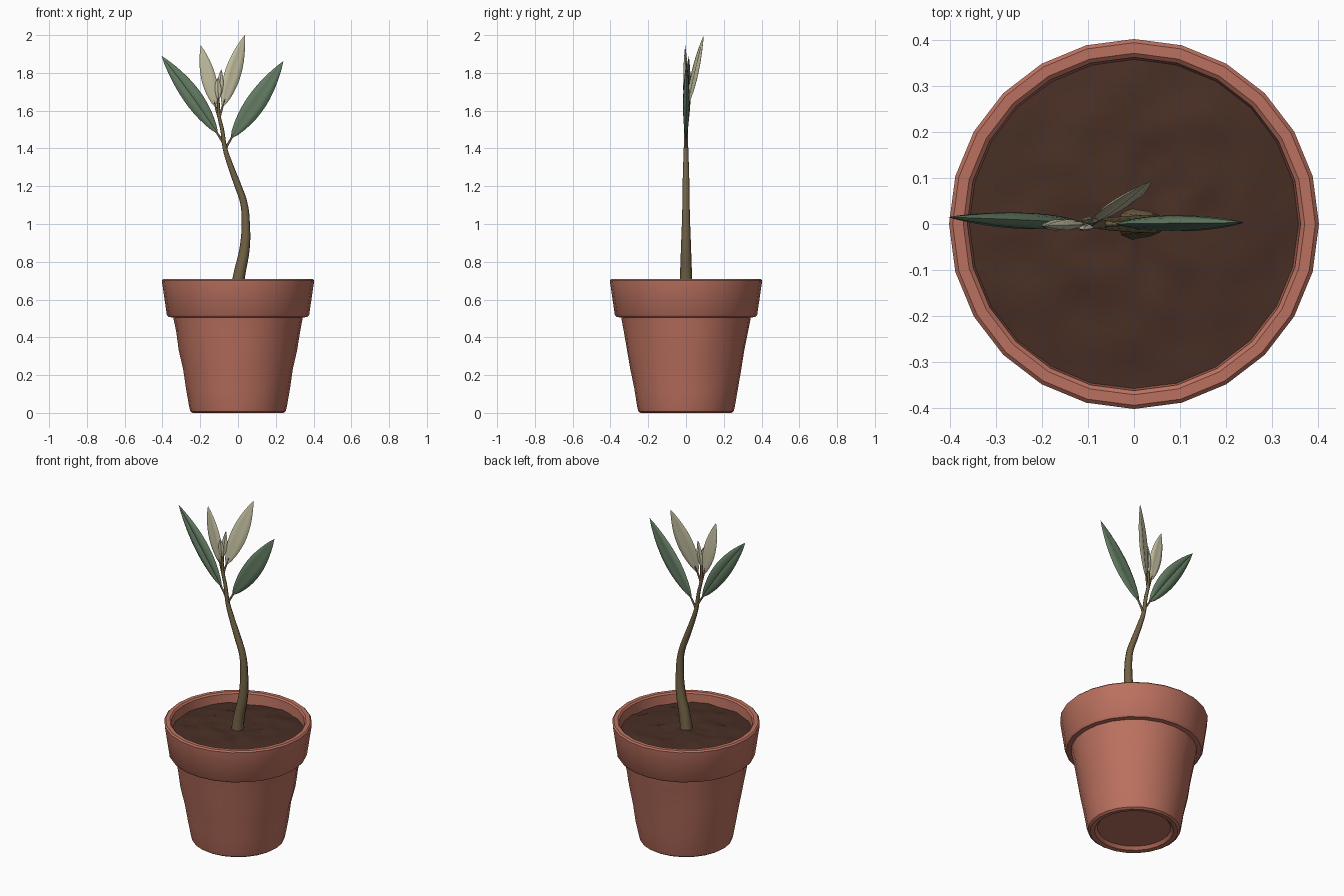
import bpy, bmesh, math
from mathutils import Vector, noise

if "Cube" in bpy.data.objects:
    bpy.data.objects.remove(bpy.data.objects["Cube"])


def material(name, rgb):
    m = bpy.data.materials.new(name)
    m.use_nodes = True
    m.diffuse_color = (*rgb, 1)
    m.node_tree.nodes["Principled BSDF"].inputs["Base Color"].default_value = (*rgb, 1)
    return m


TERRACOTTA = material("terracotta", (0.50, 0.165, 0.115))
SOIL = material("dark soil", (0.065, 0.028, 0.018))
BARK = material("olive bark", (0.17, 0.125, 0.06))
GREEN = material("leaf green", (0.125, 0.20, 0.125))
PALE = material("pale leaf", (0.56, 0.53, 0.36))


def finish(obj, mat, angle=50):
    obj.data.materials.clear()
    obj.data.materials.append(mat)
    bpy.ops.object.select_all(action="DESELECT")
    obj.select_set(True)
    bpy.context.view_layer.objects.active = obj
    bpy.ops.object.shade_smooth_by_angle(angle=math.radians(angle))


def loft(name, rings, mat, angle=50):
    """Skin closed rings of points; a one-point ring makes a tip."""
    bm = bmesh.new()
    loops = [[bm.verts.new(p) for p in ring] for ring in rings]
    for a, b in zip(loops, loops[1:]):
        n = max(len(a), len(b))
        for i in range(n):
            j = (i + 1) % n
            quad = [a[i % len(a)], a[j % len(a)], b[j % len(b)], b[i % len(b)]]
            bm.faces.new(list(dict.fromkeys(quad)))
    bmesh.ops.recalc_face_normals(bm, faces=bm.faces)
    mesh = bpy.data.meshes.new(name)
    bm.to_mesh(mesh)
    bm.free()
    obj = bpy.data.objects.new(name, mesh)
    bpy.context.collection.objects.link(obj)
    finish(obj, mat, angle)
    return obj


def circle(r, z, n=24):
    if r == 0:
        return [Vector((0, 0, z))]
    return [Vector((r * math.cos(math.tau * i / n), r * math.sin(math.tau * i / n), z))
            for i in range(n)]


def tube(name, points, mat):
    """Smooth tapered tube through (x, y, z, radius) points."""
    curve = bpy.data.curves.new(name, "CURVE")
    curve.dimensions = "3D"
    curve.bevel_depth = 1
    curve.bevel_resolution = 2
    curve.resolution_u = 5
    curve.use_fill_caps = True
    spline = curve.splines.new("BEZIER")
    spline.bezier_points.add(len(points) - 1)
    for bp, (x, y, z, r) in zip(spline.bezier_points, points):
        bp.co = (x, y, z)
        bp.radius = r
        bp.handle_left_type = bp.handle_right_type = "AUTO"
    obj = bpy.data.objects.new(name, curve)
    bpy.context.collection.objects.link(obj)
    bpy.ops.object.select_all(action="DESELECT")
    obj.select_set(True)
    bpy.context.view_layer.objects.active = obj
    bpy.ops.object.convert(target="MESH")
    finish(bpy.context.object, mat)


# Pot: one turned profile with slightly uneven hand-made walls
profile = [(0, 0.02), (0.2, 0.02), (0.215, 0.003), (0.24, 0), (0.252, 0.008), (0.258, 0.03),
           (0.275, 0.13), (0.293, 0.23), (0.311, 0.33), (0.329, 0.43), (0.343, 0.505),
           (0.368, 0.508), (0.377, 0.52), (0.402, 0.69), (0.403, 0.702), (0.395, 0.71),
           (0.372, 0.71), (0.363, 0.702), (0.355, 0.6), (0, 0.58)]
rings = [circle(r, z) for r, z in profile]
for ring in rings[6:10]:
    for p in ring:
        dent = 0.008 * noise.noise(p * 7)
        p.x *= 1 + dent / 0.3
        p.y *= 1 + dent / 0.3
loft("pot", rings, TERRACOTTA, 40)

# Soil: lumpy disc, slightly raised in the middle
rings = [circle(0.36 * k / 12, 0.665 - 0.018 * (k / 12) ** 2, 48) for k in range(13)]
for ring in rings:
    for p in ring:
        p.z += 0.014 * noise.noise(p * 11) + 0.007 * noise.noise(p * 25)
loft("soil", rings, SOIL, 80)

# Stem
tube("stem", [(-0.005, 0, 0.63, 0.036), (0.005, 0, 0.72, 0.032), (0.035, 0, 0.87, 0.027),
              (0.041, 0, 1.0, 0.022), (0.031, 0, 1.11, 0.019), (-0.005, 0, 1.215, 0.018),
              (-0.042, 0, 1.315, 0.015), (-0.069, 0, 1.4, 0.012), (-0.084, 0, 1.5, 0.01),
              (-0.1, 0, 1.57, 0.009), (-0.104, 0, 1.67, 0.006)], BARK)


def leaf(name, joint, base, tip, width, depth, facing, mat, bow=0.0):
    """Pointed leaf with a groove along the midrib, plus its stalk."""
    joint, base, tip = Vector(joint), Vector(base), Vector(tip)
    along = tip - base
    side = along.cross(Vector(facing)).normalized()
    normal = side.cross(along).normalized()
    section = [(-1, 0), (-0.75, 0.6), (-0.35, 1), (0, 0.4), (0.35, 1), (0.75, 0.6),
               (1, 0), (0.75, -0.6), (0.35, -1), (0, -0.4), (-0.35, -1), (-0.75, -0.6)]
    rings = [[base]]
    steps = 12
    for k in range(1, steps):
        t = k / steps
        swell = math.sin(math.pi * t ** 0.9) ** 0.85
        centre = base + along * t + side * bow * math.sin(math.pi * t)
        rings.append([centre + side * (u * width / 2 * swell) + normal * (v * depth * swell)
                      for u, v in section])
    rings.append([tip])
    loft(name, rings, mat, 60)
    end = base + along * 0.12
    mid = joint.lerp(base, 0.55)
    tube(name + "_stalk", [(*joint, 0.008), (*mid, 0.006), (*end, 0.004)], BARK)


FRONT = (0, -1, 0)
leaf("right_large_leaf", (-0.073, 0, 1.42), (-0.105, 0, 1.475), (-0.405, 0.015, 1.89),
     0.098, 0.017, FRONT, GREEN, 0.006)
leaf("left_large_leaf", (-0.069, 0, 1.39), (-0.04, 0, 1.45), (0.24, 0.003, 1.862),
     0.106, 0.017, FRONT, GREEN, 0.004)
leaf("right_pale_leaf", (-0.1, 0, 1.56), (-0.118, 0, 1.615), (-0.197, -0.004, 1.946),
     0.078, 0.012, FRONT, PALE)
leaf("left_pale_leaf", (-0.1, 0, 1.56), (-0.084, 0.004, 1.615), (0.036, 0.094, 2.0),
     0.092, 0.01, (0.35, -1, 0), PALE)

# Bud leaves at the growing tip
for name, x, y, z in (("rear_bud_leaf", -0.088, 0.012, 1.82),
                      ("front_bud_leaf", -0.108, -0.012, 1.775)):
    leaf(name, (-0.104, 0, 1.63), (-0.103, y / 3, 1.655), (x, y, z), 0.036, 0.007, FRONT, PALE)
